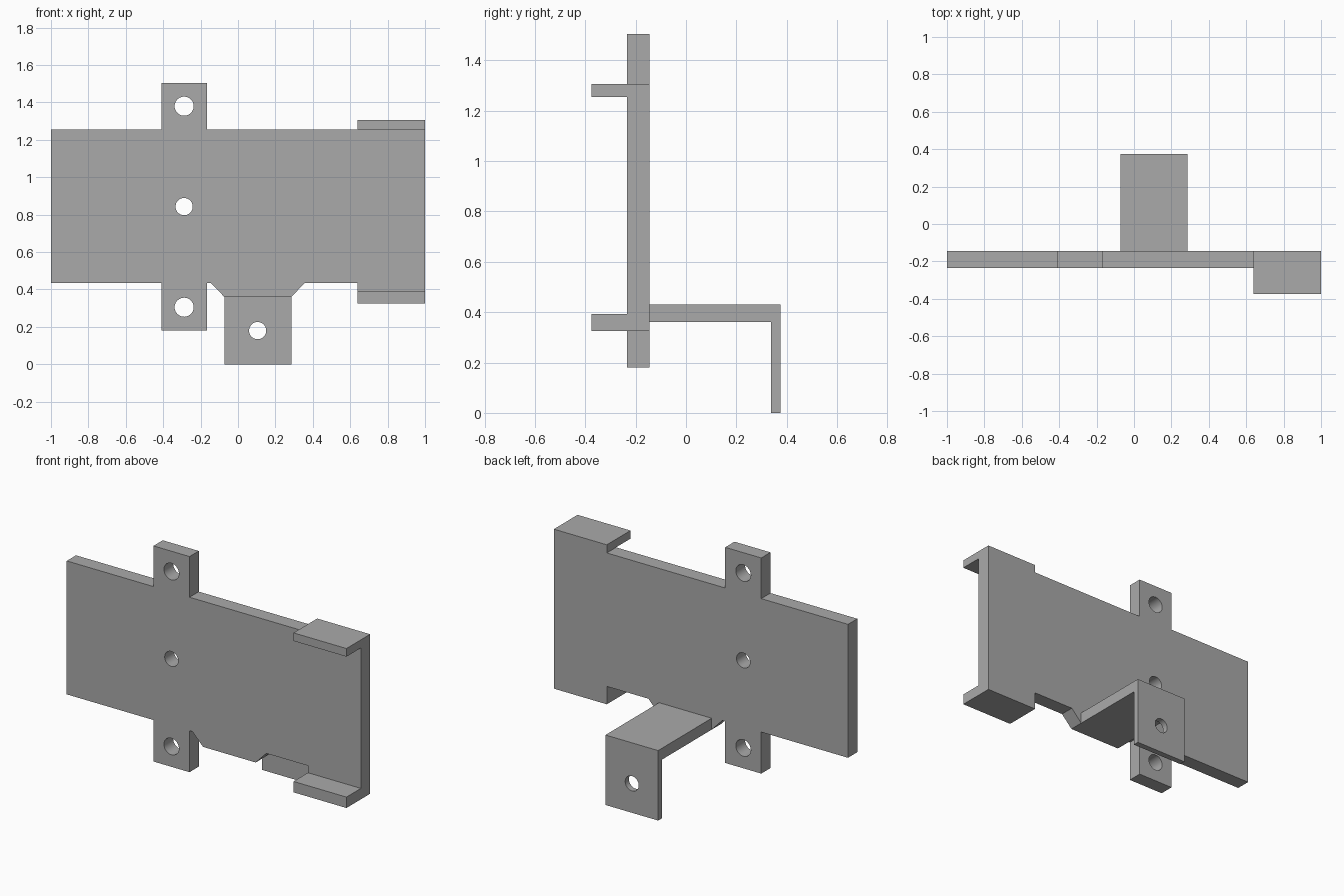
import bpy, bmesh
from mathutils import Matrix, Vector
from math import pi

cube = bpy.data.objects.get("Cube")
if cube:
    bpy.data.objects.remove(cube, do_unlink=True)

grey = bpy.data.materials.new("grey metal")
grey.use_nodes = True
colour = (0.4, 0.4, 0.4, 1)
grey.diffuse_color = colour
grey.node_tree.nodes["Principled BSDF"].inputs["Base Color"].default_value = colour

FRONT, BACK = -0.235, -0.145


def prism(name, points, direction):
    """Extrude a closed outline along a direction into a solid part."""
    bm = bmesh.new()
    face = bm.faces.new([bm.verts.new(p) for p in points])
    grown = bmesh.ops.extrude_face_region(bm, geom=[face])["geom"]
    moved = [v for v in grown if isinstance(v, bmesh.types.BMVert)]
    bmesh.ops.translate(bm, verts=moved, vec=Vector(direction))
    bmesh.ops.recalc_face_normals(bm, faces=bm.faces)
    mesh = bpy.data.meshes.new(name)
    bm.to_mesh(mesh)
    bm.free()
    mesh.materials.append(grey)
    obj = bpy.data.objects.new(name, mesh)
    bpy.context.collection.objects.link(obj)
    return obj


def drill(part, x, y, z, radius):
    """Cut a round hole through a part from front to back."""
    bm = bmesh.new()
    place = Matrix.Translation((x, y, z)) @ Matrix.Rotation(pi / 2, 4, "X")
    bmesh.ops.create_cone(bm, cap_ends=True, segments=40, radius1=radius,
                          radius2=radius, depth=0.2, matrix=place)
    for f in bm.faces:
        f.smooth = len(f.verts) == 4
    mesh = bpy.data.meshes.new("hole_cutter")
    bm.to_mesh(mesh)
    bm.free()
    mesh.materials.append(grey)
    cutter = bpy.data.objects.new("hole_cutter", mesh)
    bpy.context.collection.objects.link(cutter)
    mod = part.modifiers.new("hole", "BOOLEAN")
    mod.operation = "DIFFERENCE"
    mod.solver = "EXACT"
    mod.object = cutter
    cutter.hide_render = True
    cutter.hide_viewport = True
    cutter.display_type = "WIRE"


# Flat back plate with mounting tabs, tapered neck and stepped end
outline = [
    (-1, 0.435), (-0.41, 0.435), (-0.41, 0.18), (-0.165, 0.18),
    (-0.165, 0.435), (-0.145, 0.435), (-0.073, 0.36), (0.285, 0.36),
    (0.357, 0.435), (0.64, 0.435), (0.64, 0.325), (1, 0.325),
    (1, 1.305), (0.64, 1.305), (0.64, 1.255), (-0.165, 1.255),
    (-0.165, 1.505), (-0.41, 1.505), (-0.41, 1.255), (-1, 1.255),
]
plate = prism("back_plate", [(x, FRONT, z) for x, z in outline],
              (0, BACK - FRONT, 0))
for z, radius in ((1.38, 0.051), (0.843, 0.046), (0.305, 0.051)):
    drill(plate, -0.288, (FRONT + BACK) / 2, z, radius)

# Forward lips at the top and bottom of the left end
for name, low, high in (("upper_lip", 1.255, 1.305), ("lower_lip", 0.325, 0.392)):
    corners = [(-0.375, low), (FRONT, low), (FRONT, high), (-0.375, high)]
    prism(name, [(0.64, y, z) for y, z in corners], (0.36, 0, 0))

# Rear arm with a bent-down mounting foot
arm_side = [(BACK, 0.36), (0.338, 0.36), (0.338, 0), (0.375, 0),
            (0.375, 0.43), (BACK, 0.43)]
arm = prism("rear_arm", [(-0.073, y, z) for y, z in arm_side], (0.358, 0, 0))
drill(arm, 0.105, 0.36, 0.18, 0.046)
